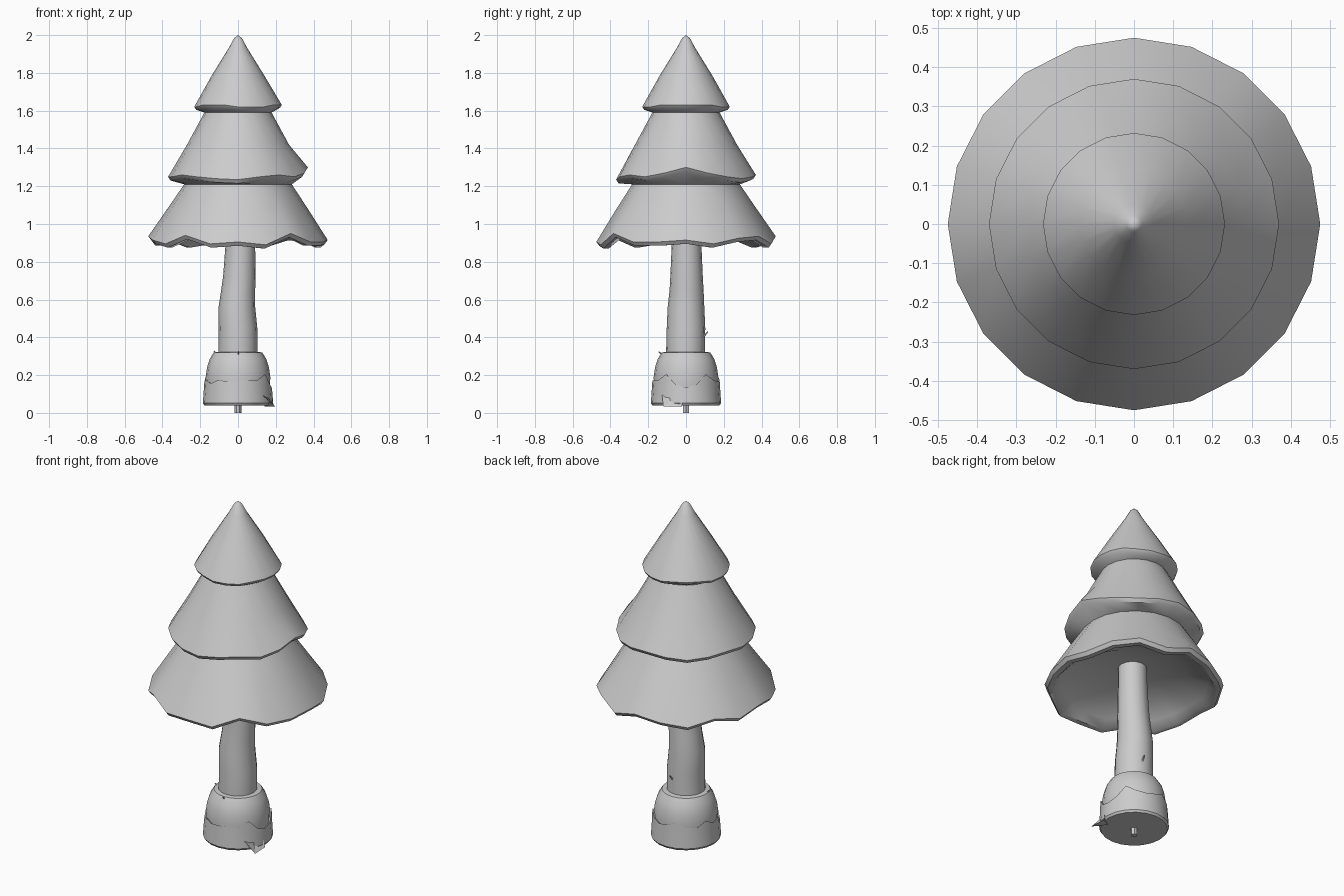
import bpy, bmesh
from math import sin, cos, pi, radians
from mathutils import Vector

if "Cube" in bpy.data.objects:
    bpy.data.objects.remove(bpy.data.objects["Cube"])


def loft(name, rings, cap_start=True, cap_end=True, angle=35):
    """Skin a list of rings (each a list of points); one-point rings are poles."""
    bm = bmesh.new()
    rows = [[bm.verts.new(p) for p in ring] for ring in rings]
    for a, b in zip(rows, rows[1:]):
        n = max(len(a), len(b))
        for i in range(n):
            j = (i + 1) % n
            if len(a) == 1:
                bm.faces.new((a[0], b[i], b[j]))
            elif len(b) == 1:
                bm.faces.new((a[i], b[0], a[j]))
            else:
                bm.faces.new((a[i], b[i], b[j], a[j]))
    if cap_start and len(rows[0]) > 2:
        bm.faces.new(rows[0])
    if cap_end and len(rows[-1]) > 2:
        bm.faces.new(rows[-1])
    bmesh.ops.recalc_face_normals(bm, faces=bm.faces)
    mesh = bpy.data.meshes.new(name)
    bm.to_mesh(mesh)
    bm.free()
    obj = bpy.data.objects.new(name, mesh)
    bpy.context.collection.objects.link(obj)
    bpy.ops.object.select_all(action='DESELECT')
    obj.select_set(True)
    bpy.context.view_layer.objects.active = obj
    bpy.ops.object.shade_smooth_by_angle(angle=radians(angle))
    return obj


def ring(r, z, n=20, wave=None, amount=1.0, cx=0.0, cy=0.0):
    if r == 0:
        return [(cx, cy, z)]
    return [(cx + r * cos(2 * pi * i / n), cy + r * sin(2 * pi * i / n),
             z + (wave[i] * amount if wave else 0)) for i in range(n)]


# Uneven rims of the three foliage tiers, starting at +x and going round
low = [0, -.02, .01, .02, -.02, .02, .0, -.02, .02, -.01,
       .02, .0, -.02, .025, -.02, -.01, -.025, .035, -.01, -.01]
mid = [.05, .02, 0, -.01, 0, .01, 0, -.01, 0, .01,
       0, 0, .01, 0, -.01, -.015, 0, .01, 0, .02]
top = [.005 * (-1) ** (i // 3) for i in range(20)]

# Foliage: pointed top, three skirts with undercut lips, hollow underside
loft("foliage", [
    ring(0, 2.0), ring(.02, 1.985), ring(.05, 1.93), ring(.14, 1.785),
    ring(.232, 1.625, wave=top), ring(.222, 1.61, wave=top), ring(.178, 1.59),
    ring(.27, 1.42),
    ring(.37, 1.25, wave=mid), ring(.357, 1.23, wave=mid), ring(.285, 1.21),
    ring(.37, 1.08, wave=low, amount=.3),
    ring(.475, .915, wave=low), ring(.46, .895, wave=low), ring(.43, .895, wave=low),
    ring(.39, .93, wave=low, amount=.5), ring(.28, .98), ring(.15, 1.01), ring(0, 1.02),
], angle=40)

# Trunk: slightly crooked tapering column
trunk = [(.104, .27, 0, 0), (.103, .33, 0, -.002), (.102, .45, 0, 0),
         (.097, .56, -.006, 0), (.09, .65, .001, .003), (.086, .72, .007, .003),
         (.079, .88, .012, .003), (.076, 1.03, .014, .003)]
loft("trunk", [ring(r, z, 16, cx=x, cy=y) for r, z, x, y in trunk])

# Rounded mound around the foot of the trunk
loft("mound", [ring(r, z) for r, z in [
    (.09, .325), (.128, .32), (.15, .285), (.164, .24), (.171, .19),
    (.17, .14), (.165, .08)]])

# Flared lower skirt with a scalloped upper edge
scallop = [-.04, -.025, .03, 0, -.01, 0, .02, -.005, -.01, .02,
           -.01, 0, -.02, .0, -.01, -.005, 0, .0, .03, -.025]
loft("base_skirt", [
    ring(.162, .165, wave=scallop), ring(.178, .175, wave=scallop),
    ring(.182, .11), ring(.186, .052), ring(.178, .04)], cap_start=False)

# Small corner flap at the front right of the base
loft("base_flap", [[(.10, -.13, .12), (.17, -.03, .12), (.13, -.05, .12)],
                   [(.195, -.12, .035), (.19, -.02, .035), (.14, -.05, .035)]])

# Central peg under the base
loft("peg", [ring(.018, z, 6) for z in (0, .05)])

# Small twigs poking out around the trunk
for k, (a, b) in enumerate([((0, -.11, .29), (.003, -.145, .325)),
                            ((.02, .09, .40), (.025, .115, .43)),
                            ((-.10, -.03, .30), (-.128, -.03, .328))]):
    a, b = Vector(a), Vector(b)
    obj = loft("twig_%d" % (k + 1), [ring(.006, 0, 5), ring(.003, (b - a).length, 5)])
    obj.location = a
    obj.rotation_euler = (b - a).to_track_quat('Z', 'Y').to_euler()
